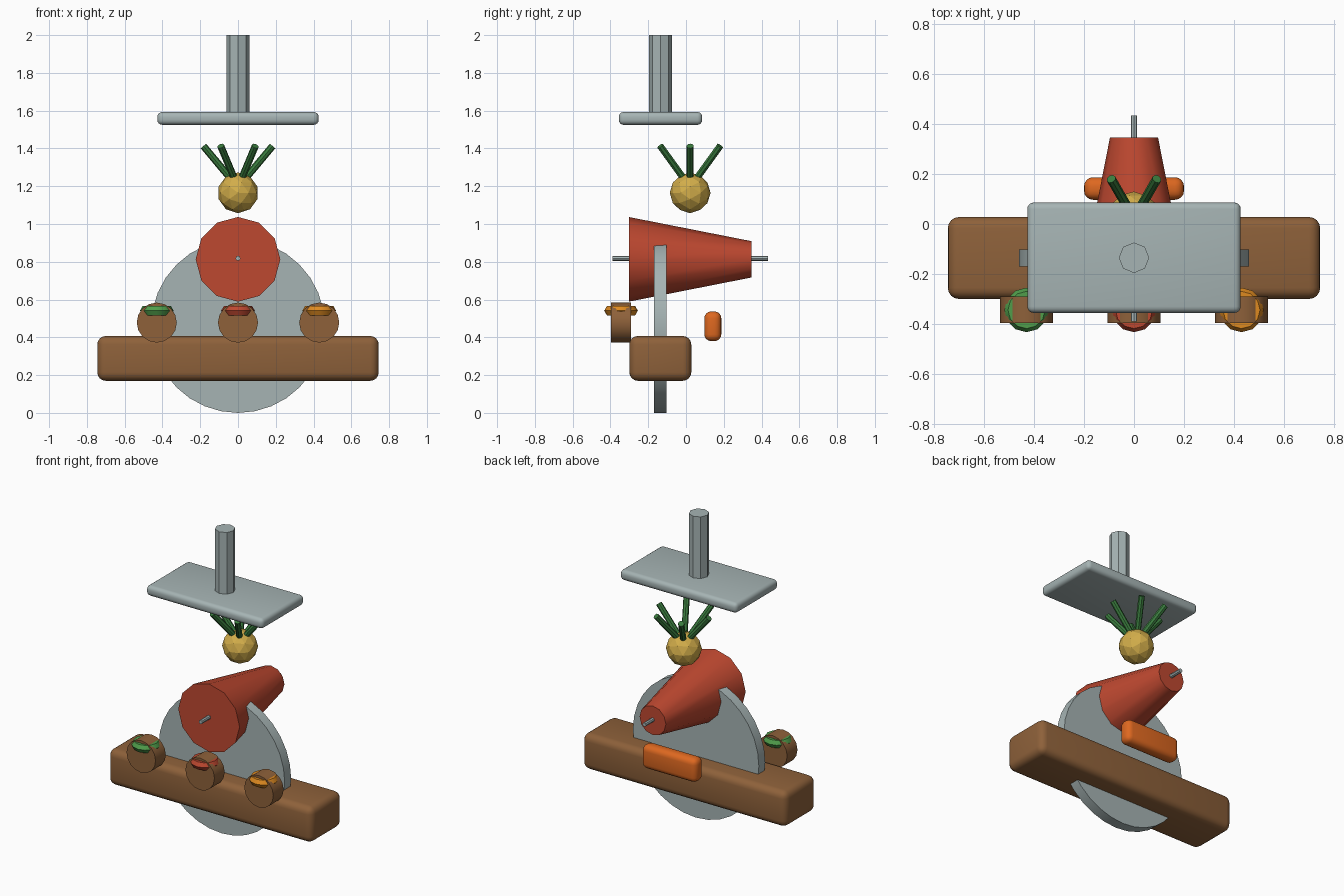
import bpy, bmesh, math
from mathutils import Vector, Matrix

cube = bpy.data.objects.get("Cube")
if cube:
    bpy.data.objects.remove(cube, do_unlink=True)


def material(name, rgb):
    """Flat material from display colour values."""
    lin = [((c / 255 + 0.055) / 1.055) ** 2.4 for c in rgb]
    m = bpy.data.materials.new(name)
    m.use_nodes = True
    m.diffuse_color = (*lin, 1)
    bsdf = m.node_tree.nodes["Principled BSDF"]
    bsdf.inputs["Base Color"].default_value = (*lin, 1)
    return m


GREY = material("steel grey", (166, 180, 180))
RED = material("brick red", (190, 72, 48))
BROWN = material("wood brown", (142, 97, 58))
ORANGE = material("deep orange", (222, 104, 32))
AMBER = material("amber", (222, 138, 32))
GREEN = material("fresh green", (80, 158, 75))
LEAF = material("leaf green", (58, 124, 62))
GOLD = material("golden yellow", (210, 173, 74))


def finish(name, bm, mat, smooth=True):
    bmesh.ops.recalc_face_normals(bm, faces=bm.faces)
    mesh = bpy.data.meshes.new(name)
    bm.to_mesh(mesh)
    bm.free()
    mesh.materials.append(mat)
    ob = bpy.data.objects.new(name, mesh)
    bpy.context.collection.objects.link(ob)
    if smooth:
        bpy.ops.object.select_all(action="DESELECT")
        ob.select_set(True)
        bpy.context.view_layer.objects.active = ob
        bpy.ops.object.shade_smooth_by_angle(angle=math.radians(35))
    return ob


def rounded_box(name, lo, hi, bevel, mat):
    lo, hi = Vector(lo), Vector(hi)
    bm = bmesh.new()
    bmesh.ops.create_cube(bm, size=1)
    for v in bm.verts:
        v.co = (lo + hi) / 2 + v.co * (hi - lo)
    bmesh.ops.bevel(bm, geom=bm.edges[:], offset=bevel, segments=4,
                    profile=0.5, affect="EDGES")
    return finish(name, bm, mat)


def rod(name, a, b, r1, r2, sides, mat):
    """Cylinder or cone running from point a to point b."""
    a, b = Vector(a), Vector(b)
    turn = (b - a).to_track_quat("Z", "Y").to_matrix().to_4x4()
    bm = bmesh.new()
    bmesh.ops.create_cone(bm, cap_ends=True, segments=sides, radius1=r1,
                          radius2=r2, depth=(b - a).length,
                          matrix=Matrix.Translation((a + b) / 2) @ turn)
    return finish(name, bm, mat)


def ring(name, centre, major, minor, mat, around=12, tube=6):
    """Faceted horizontal ring."""
    bm = bmesh.new()
    loops = []
    for i in range(around):
        t = math.tau * i / around
        loop = []
        for j in range(tube):
            p = math.tau * j / tube
            r = major + minor * math.cos(p)
            offset = Vector((r * math.cos(t), r * math.sin(t), minor * math.sin(p)))
            loop.append(bm.verts.new(Vector(centre) + offset))
        loops.append(loop)
    for i in range(around):
        a, b = loops[i], loops[(i + 1) % around]
        for j in range(tube):
            k = (j + 1) % tube
            bm.faces.new((a[j], b[j], b[k], a[k]))
    return finish(name, bm, mat)


# Base: beam, upright disc and rear block
rounded_box("base_beam", (-0.745, -0.3, 0.17), (0.745, 0.028, 0.407), 0.045, BROWN)
rod("upright_disc", (0, -0.17, 0.46), (0, -0.103, 0.46), 0.46, 0.46, 32, GREY)
rounded_box("rear_block", (-0.2, 0.097, 0.38), (0.2, 0.187, 0.537), 0.036, ORANGE)

# Tapered drum on its axle
rod("drum", (0, -0.303, 0.813), (0, 0.347, 0.813), 0.224, 0.096, 12, RED)
rod("axle", (0, -0.39, 0.818), (0, 0.435, 0.818), 0.013, 0.013, 8, GREY)

# Three front knobs with coloured rings
for side, x, mat in (("right", -0.43, GREEN), ("middle", 0, RED), ("left", 0.43, AMBER)):
    rod(side + "_knob", (x, -0.397, 0.478), (x, -0.29, 0.478), 0.106, 0.106, 16, BROWN)
    ring(side + "_knob_ring", (x, -0.344, 0.541), 0.06, 0.029, mat)

# Faceted fruit with a crown of six leaves
bm = bmesh.new()
bmesh.ops.create_icosphere(bm, subdivisions=2, radius=0.108,
                           matrix=Matrix.Translation((0, 0.022, 1.165))
                           @ Matrix.Rotation(math.pi / 2, 4, "X"))
finish("fruit", bm, GOLD, smooth=False)
for i in range(6):
    t = math.tau * i / 6
    out = Vector((math.cos(t), math.sin(t), 0))
    rod(f"leaf_{i + 1}", Vector((0, 0.022, 1.22)) + out * 0.022,
        Vector((0, 0.022, 1.413)) + out * 0.183, 0.019, 0.019, 8, LEAF)

# Overhead press plate and post
rounded_box("press_plate", (-0.427, -0.356, 1.525), (0.427, 0.086, 1.593), 0.026, GREY)
rod("press_post", (0, -0.135, 1.58), (0, -0.135, 2.0), 0.061, 0.061, 8, GREY)
